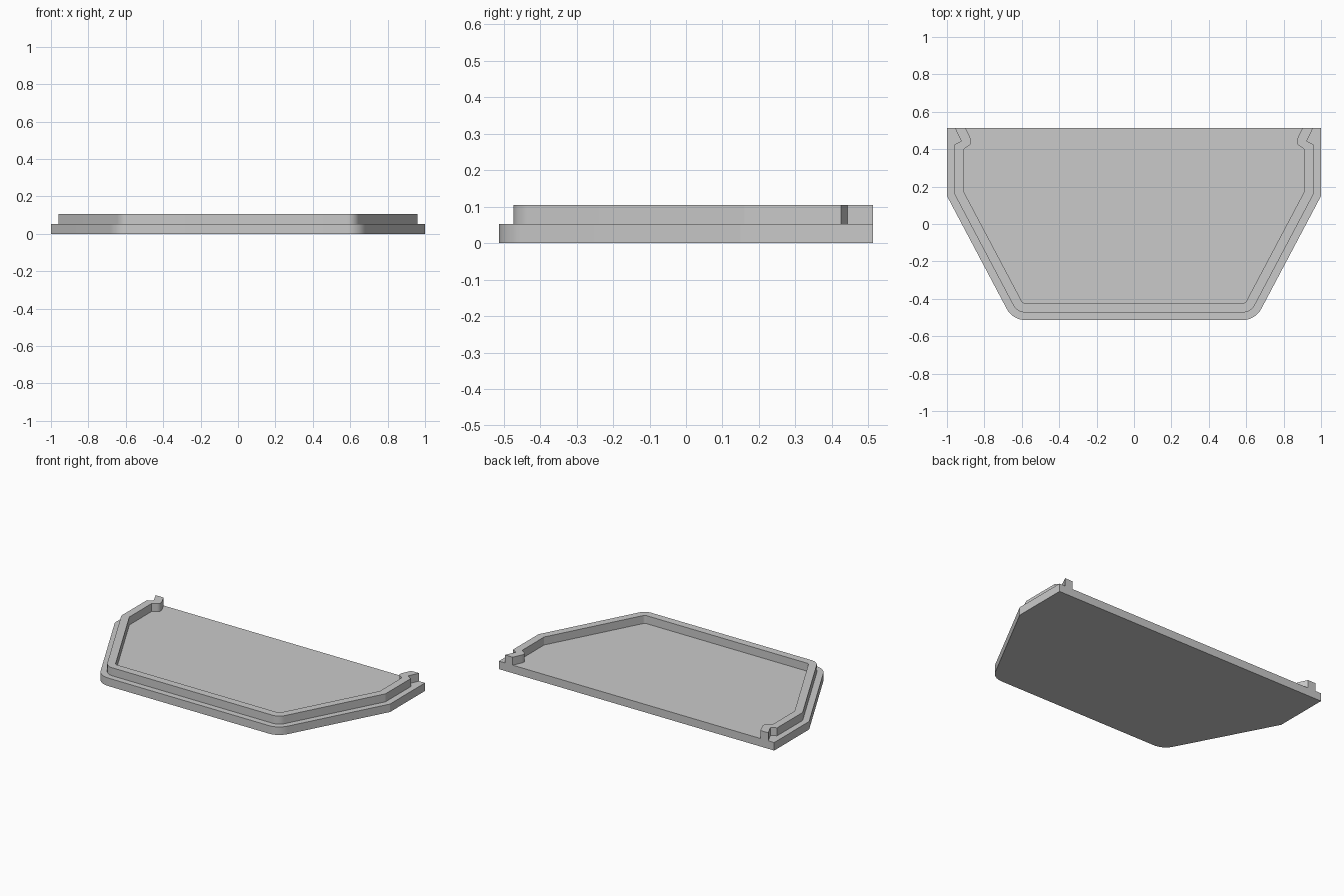
import bpy, bmesh, math
from mathutils import Vector

cube = bpy.data.objects.get("Cube")
if cube:
    bpy.data.objects.remove(cube, do_unlink=True)

BACK = 0.513      # rear edge
STEP = 0.0525     # thickness of the plate and height of the rim

grey = bpy.data.materials.new("plain grey")
grey.use_nodes = True
colour = (0.59, 0.59, 0.59, 1)
grey.diffuse_color = colour
grey.node_tree.nodes["Principled BSDF"].inputs["Base Color"].default_value = colour


def fillet(prev, corner, nxt, radius, steps=8):
    """Points of a round that replaces a corner."""
    p, c, n = Vector(prev), Vector(corner), Vector(nxt)
    a, b = (p - c).normalized(), (n - c).normalized()
    half = a.angle(b) / 2
    centre = c + (a + b).normalized() * radius / math.sin(half)
    start = (c + a * radius / math.tan(half) - centre).normalized()
    end = (c + b * radius / math.tan(half) - centre).normalized()
    return [tuple(centre + start.slerp(end, i / steps) * radius) for i in range(steps + 1)]


def side_path(inset):
    """Left half of the tray edge, from the side corner to the front."""
    slant = Vector((0.351, 0.663)).normalized()
    normal = Vector((-slant.y, slant.x))
    base = Vector((1, 0.15)) + normal * inset
    x, y = 1 - inset, -BACK + inset
    side = base + slant * ((x - base.x) / slant.x)
    front = base + slant * ((y - base.y) / slant.y)
    return [tuple(side)] + fillet(side, front, (0, y), 0.11 - inset)


def mirrored(path):
    return path + [(-x, y) for x, y in reversed(path)]


def prism(name, outline, z, height):
    bm = bmesh.new()
    face = bm.faces.new([bm.verts.new((x, y, z)) for x, y in outline])
    top = bmesh.ops.extrude_face_region(bm, geom=[face], use_keep_orig=True)["geom"]
    moved = [v for v in top if isinstance(v, bmesh.types.BMVert)]
    bmesh.ops.translate(bm, verts=moved, vec=(0, 0, height))
    bmesh.ops.recalc_face_normals(bm, faces=bm.faces)
    mesh = bpy.data.meshes.new(name)
    bm.to_mesh(mesh)
    bm.free()
    mesh.materials.append(grey)
    obj = bpy.data.objects.new(name, mesh)
    bpy.context.collection.objects.link(obj)
    bpy.ops.object.select_all(action='DESELECT')
    obj.select_set(True)
    bpy.context.view_layer.objects.active = obj
    bpy.ops.object.shade_smooth_by_angle(angle=math.radians(25))


# Flat base plate
prism("base_plate", mirrored([(1, BACK)] + side_path(0)), 0, STEP)

# Raised rim, open at the back, with a notch and a rounded bump at each end
notch = [(0.957, BACK), (0.924, 0.443), (0.96, 0.425)]
bump = [(0.9, BACK)]
bump += fillet((0.9, BACK), (0.862, 0.432), (0.91, 0.4), 0.03)
bump += [(0.91, 0.4)]
outer = mirrored(notch + side_path(0.04))
inner = mirrored(bump + side_path(0.09))
prism("raised_rim", outer + inner[::-1], STEP, STEP)
